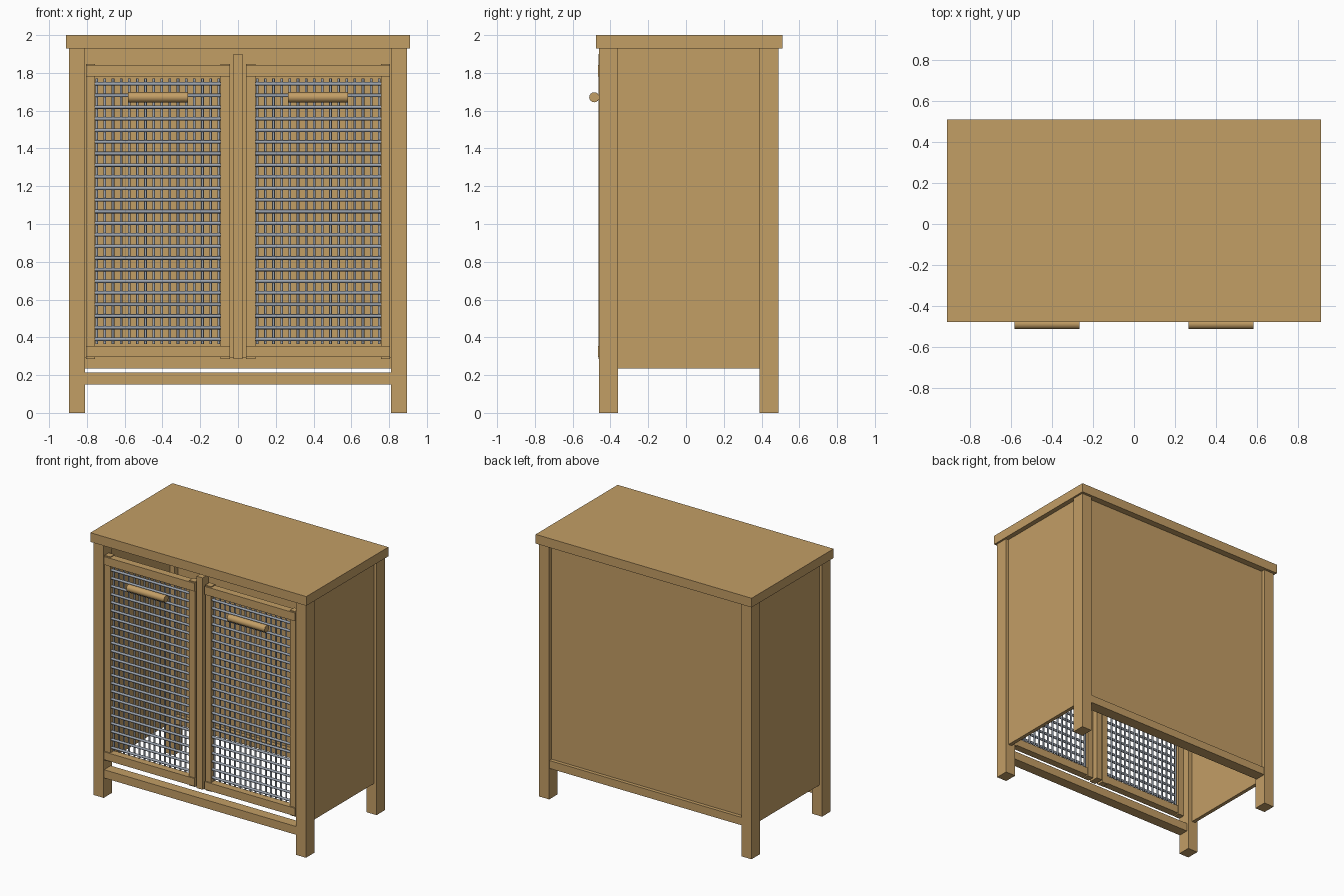
import bpy, bmesh, math
from mathutils import Matrix, Vector

if "Cube" in bpy.data.objects:
    bpy.data.objects.remove(bpy.data.objects["Cube"])


def make_material(name, rgb):
    mat = bpy.data.materials.new(name)
    mat.use_nodes = True
    mat.diffuse_color = (*rgb, 1)
    mat.node_tree.nodes["Principled BSDF"].inputs["Base Color"].default_value = (*rgb, 1)
    return mat


wood = make_material("oak wood", (0.545, 0.342, 0.131))
metal = make_material("grey wire", (0.33, 0.37, 0.43))


def finish(name, bm, mat):
    mesh = bpy.data.meshes.new(name)
    bm.to_mesh(mesh)
    bm.free()
    mesh.materials.append(mat)
    obj = bpy.data.objects.new(name, mesh)
    bpy.context.collection.objects.link(obj)
    return obj


def box(name, xs, ys, zs):
    bm = bmesh.new()
    size = [abs(b - a) for a, b in (xs, ys, zs)]
    mid = [(a + b) / 2 for a, b in (xs, ys, zs)]
    bmesh.ops.create_cube(bm, size=1, matrix=Matrix.Translation(mid) @ Matrix.Diagonal((*size, 1)))
    return finish(name, bm, wood)


def add_rod(bm, start, end, radius, sides):
    a, b = Vector(start), Vector(end)
    turn = (b - a).to_track_quat("Z", "Y").to_matrix().to_4x4()
    bmesh.ops.create_cone(bm, cap_ends=True, segments=sides, radius1=radius, radius2=radius,
                          depth=(b - a).length, matrix=Matrix.Translation((a + b) / 2) @ turn)


def smooth(obj):
    bpy.ops.object.select_all(action="DESELECT")
    obj.select_set(True)
    bpy.context.view_layer.objects.active = obj
    bpy.ops.object.shade_smooth_by_angle(angle=math.radians(50))


# Carcass: top, back, rails and centre post
box("table_top", (-0.91, 0.91), (-0.477, 0.51), (1.93, 2.0))
box("back_panel", (-0.82, 0.82), (0.435, 0.46), (0.24, 1.93))
box("back_bottom_rail", (-0.81, 0.81), (0.40, 0.487), (0.235, 0.295))
box("front_bottom_rail", (-0.81, 0.81), (-0.455, -0.375), (0.15, 0.213))
box("centre_post", (-0.025, 0.025), (-0.462, -0.385), (0.286, 1.90))

for side, s in (("left", 1), ("right", -1)):
    # Legs and side panel
    for end, ys in (("front", (-0.46, -0.36)), ("back", (0.39, 0.49))):
        box(f"{side}_{end}_leg", (s * 0.81, s * 0.895), ys, (0, 1.93))
    box(f"{side}_side_panel", (s * 0.845, s * 0.873), (-0.365, 0.395), (0.235, 1.93))

    # Door frame
    for part, xs in (("inner", (0.043, 0.093)), ("outer", (0.757, 0.805))):
        box(f"{side}_door_{part}_stile", (s * xs[0], s * xs[1]), (-0.455, -0.405), (0.286, 1.848))
    for part, zs in (("bottom", (0.295, 0.355)), ("top", (1.78, 1.842))):
        box(f"{side}_door_{part}_rail", (s * 0.043, s * 0.805), (-0.465, -0.41), zs)

    # Wire mesh
    bm = bmesh.new()
    rows, columns = 23, 16
    for i in range(rows):
        z = 1.742 - i * 1.352 / (rows - 1)
        add_rod(bm, (s * 0.09, -0.438, z), (s * 0.76, -0.438, z), 0.0095, 8)
    for i in range(columns):
        x = s * (0.102 + i * 0.646 / (columns - 1))
        add_rod(bm, (x, -0.426, 0.365), (x, -0.426, 1.77), 0.007, 8)
    smooth(finish(f"{side}_door_mesh", bm, metal))

    # Handle
    bm = bmesh.new()
    add_rod(bm, (s * 0.265, -0.486, 1.671), (s * 0.583, -0.486, 1.671), 0.0265, 16)
    smooth(finish(f"{side}_door_handle", bm, wood))
